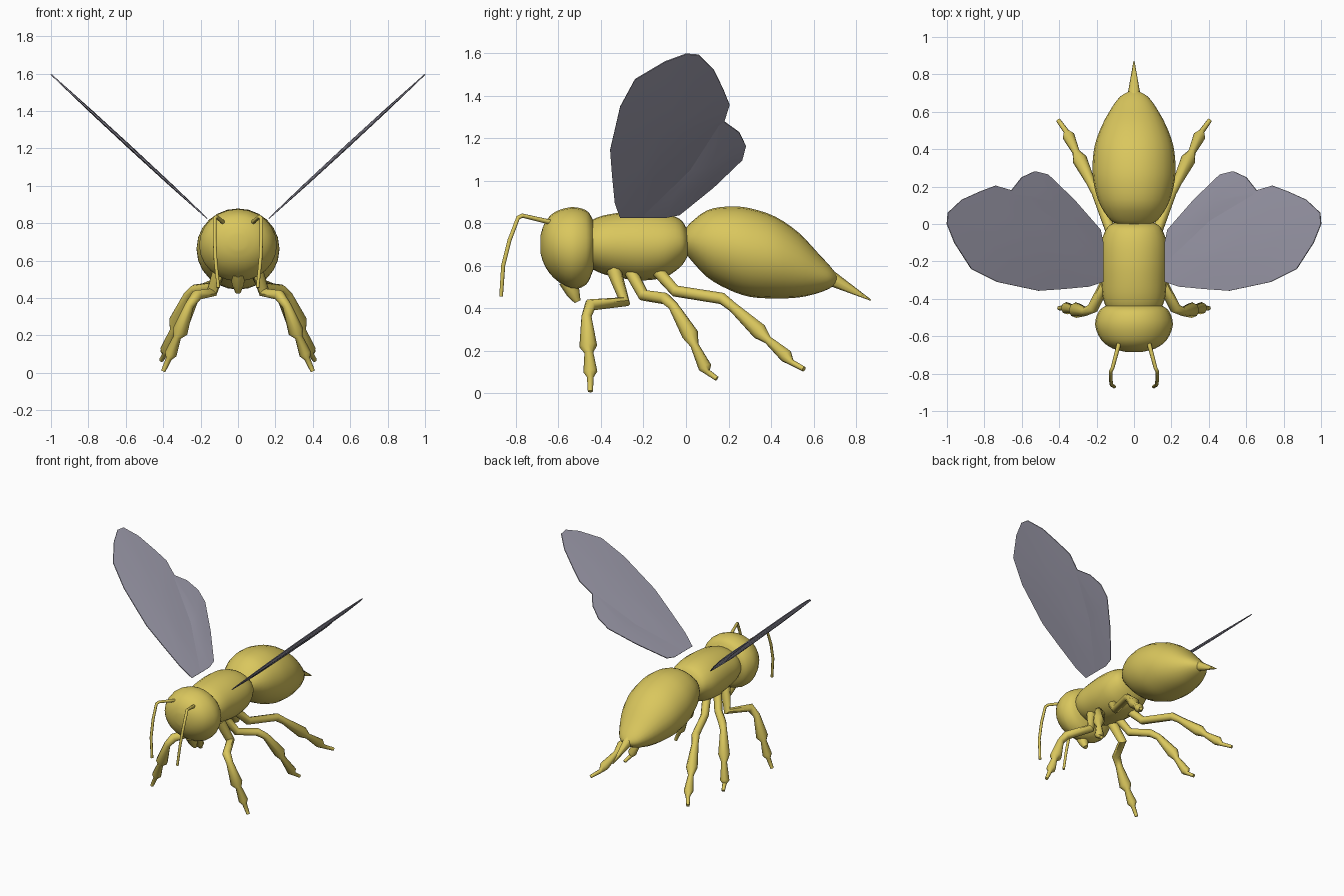
import bpy, bmesh, math
from mathutils import Vector

if "Cube" in bpy.data.objects:
    bpy.data.objects.remove(bpy.data.objects["Cube"])


def material(name, rgb):
    m = bpy.data.materials.new(name)
    m.diffuse_color = (*rgb, 1)
    m.use_nodes = True
    m.node_tree.nodes["Principled BSDF"].inputs["Base Color"].default_value = m.diffuse_color
    return m


YELLOW = material("warm yellow", (0.70, 0.57, 0.11))
GREY = material("wing grey", (0.38, 0.37, 0.46))


def finish(bm, name, mat, angle=60):
    bmesh.ops.recalc_face_normals(bm, faces=bm.faces)
    me = bpy.data.meshes.new(name)
    bm.to_mesh(me)
    bm.free()
    ob = bpy.data.objects.new(name, me)
    bpy.context.collection.objects.link(ob)
    me.materials.append(mat)
    activate(ob)
    bpy.ops.object.shade_smooth_by_angle(angle=math.radians(angle))
    return ob


def activate(ob):
    bpy.ops.object.select_all(action='DESELECT')
    ob.select_set(True)
    bpy.context.view_layer.objects.active = ob


def mirror(ob):
    ob.modifiers.new("mirror", 'MIRROR').use_clip = False


def spline(a, b, c, d, t):
    return tuple(0.5 * (2 * q + (r - p) * t + (2 * p - 5 * q + 4 * r - s) * t * t
                        + (3 * q - p - 3 * r + s) * t ** 3) for p, q, r, s in zip(a, b, c, d))


def body(name, rings, sides=24, steps=3):
    """Smooth loft along y; each ring is (y, bottom z, top z, half width)."""
    pts = [rings[0]] + rings + [rings[-1]]
    dense = [spline(*pts[i:i + 4], k / steps) for i in range(len(rings) - 1) for k in range(steps)]
    dense.append(rings[-1])
    bm = bmesh.new()
    loops = []
    for y, lo, hi, rx in dense:
        angles = [2 * math.pi * k / sides for k in range(sides)]
        loops.append([bm.verts.new((rx * math.cos(a), y, (lo + hi) / 2 + (hi - lo) / 2 * math.sin(a)))
                      for a in angles])
    for p, q in zip(loops, loops[1:]):
        for k in range(sides):
            n = (k + 1) % sides
            bm.faces.new((p[k], p[n], q[n], q[k]))
    bm.faces.new(loops[0])
    bm.faces.new(loops[-1])
    return finish(bm, name, YELLOW)


def limb(name, path, both=True):
    """Tapered tube; each point is (x, y, z, radius)."""
    cu = bpy.data.curves.new(name, 'CURVE')
    cu.dimensions = '3D'
    cu.bevel_depth = 1
    cu.bevel_resolution = 2
    cu.use_fill_caps = True
    sp = cu.splines.new('POLY')
    sp.points.add(len(path) - 1)
    for p, (x, y, z, r) in zip(sp.points, path):
        p.co = (x, y, z, 1)
        p.radius = r
    ob = bpy.data.objects.new(name, cu)
    bpy.context.collection.objects.link(ob)
    cu.materials.append(YELLOW)
    activate(ob)
    bpy.ops.object.convert(target='MESH')
    ob = bpy.context.object
    bpy.ops.object.shade_smooth_by_angle(angle=math.radians(50))
    if both:
        mirror(ob)


def wing(name, outline, centre, bulge):
    """Thin lens on the sloping wing plane; outline points are (x, y)."""
    normal = Vector((-0.68, 0, 0.73))

    def place(p, off):
        return Vector((p[0], p[1], 0.825 + 0.923 * (p[0] - 0.165))) + normal * off

    bm = bmesh.new()
    edge = 0.003
    sheets = []
    for s in (1, -1):
        rim = [bm.verts.new(place(p, s * edge)) for p in outline]
        mid = [bm.verts.new(place([c + (a - c) * 0.5 for a, c in zip(p, centre)], s * bulge * 0.85))
               for p in outline]
        hub = bm.verts.new(place(centre, s * bulge))
        sheets.append(rim)
        for k in range(len(rim)):
            n = (k + 1) % len(rim)
            bm.faces.new((rim[k], rim[n], mid[n], mid[k]))
            bm.faces.new((mid[k], mid[n], hub))
    up, low = sheets
    for k in range(len(up)):
        n = (k + 1) % len(up)
        bm.faces.new((up[k], up[n], low[n], low[k]))
    mirror(finish(bm, name, GREY, 40))


# Head, thorax and abdomen
body("head", [(-.685, .66, .74, .04), (-.665, .60, .80, .115), (-.62, .54, .85, .175),
              (-.54, .49, .875, .208), (-.47, .51, .86, .19), (-.44, .57, .82, .155),
              (-.42, .62, .78, .10)])
body("thorax", [(-.47, .62, .78, .11), (-.45, .59, .81, .145), (-.39, .56, .835, .167),
                (-.30, .54, .85, .175), (-.20, .53, .855, .18), (-.10, .545, .845, .175),
                (-.03, .59, .82, .15), (0, .63, .78, .12), (.02, .67, .74, .06)])
body("abdomen", [(-.01, .67, .76, .07), (.02, .63, .80, .125), (.10, .545, .86, .18),
                 (.20, .487, .878, .212), (.30, .453, .87, .222), (.42, .445, .83, .21),
                 (.53, .45, .755, .17), (.62, .47, .66, .12), (.68, .495, .595, .075),
                 (.71, .52, .555, .025)])
limb("stinger", [(0, .66, .552, .04), (0, .87, .437, .003)], both=False)
limb("mouth", [(0, -.56, .53, .04), (0, -.53, .47, .032), (0, -.51, .43, .015)], both=False)

# Legs, one side each and mirrored
limb("front_leg", [(.09, -.34, .58, .035), (.14, -.29, .43, .03), (.22, -.45, .415, .03),
                   (.26, -.468, .36, .024), (.31, -.46, .22, .042), (.325, -.457, .19, .021),
                   (.36, -.45, .10, .033), (.37, -.45, .075, .016), (.40, -.45, .008, .012)])
limb("middle_leg", [(.08, -.26, .57, .03), (.13, -.20, .46, .028), (.23, -.10, .445, .028),
                    (.27, -.06, .41, .024), (.33, .02, .275, .04), (.345, .04, .225, .02),
                    (.385, .09, .12, .032), (.39, .10, .10, .015), (.41, .145, .068, .012)])
limb("hind_leg", [(.08, -.13, .57, .03), (.12, -.05, .48, .028), (.20, .17, .445, .028),
                  (.23, .22, .405, .024), (.29, .345, .29, .04), (.31, .385, .25, .02),
                  (.35, .47, .175, .033), (.362, .495, .145, .015), (.405, .555, .113, .012)])

# Antennae
limb("antenna", [(.075, -.62, .80, .012), (.115, -.77, .835, .01), (.125, -.79, .825, .01),
                 (.125, -.83, .72, .01), (.12, -.86, .60, .01), (.105, -.87, .455, .009)])

# Wings
wing("fore_wing", [(.165, -.31), (.24, -.335), (.38, -.348), (.51, -.357), (.73, -.31), (.87, -.24),
                   (.96, -.1), (1, 0), (.995, .06), (.92, .13), (.82, .175), (.74, .205),
                   (.655, .18), (.4, .03), (.165, -.2)], (.58, -.1), .010)
wing("hind_wing", [(.165, -.22), (.4, .0), (.665, .16), (.655, .18), (.60, .25), (.53, .282),
                   (.46, .265), (.32, .13), (.18, -.03), (.165, -.1)], (.43, .12), .007)
